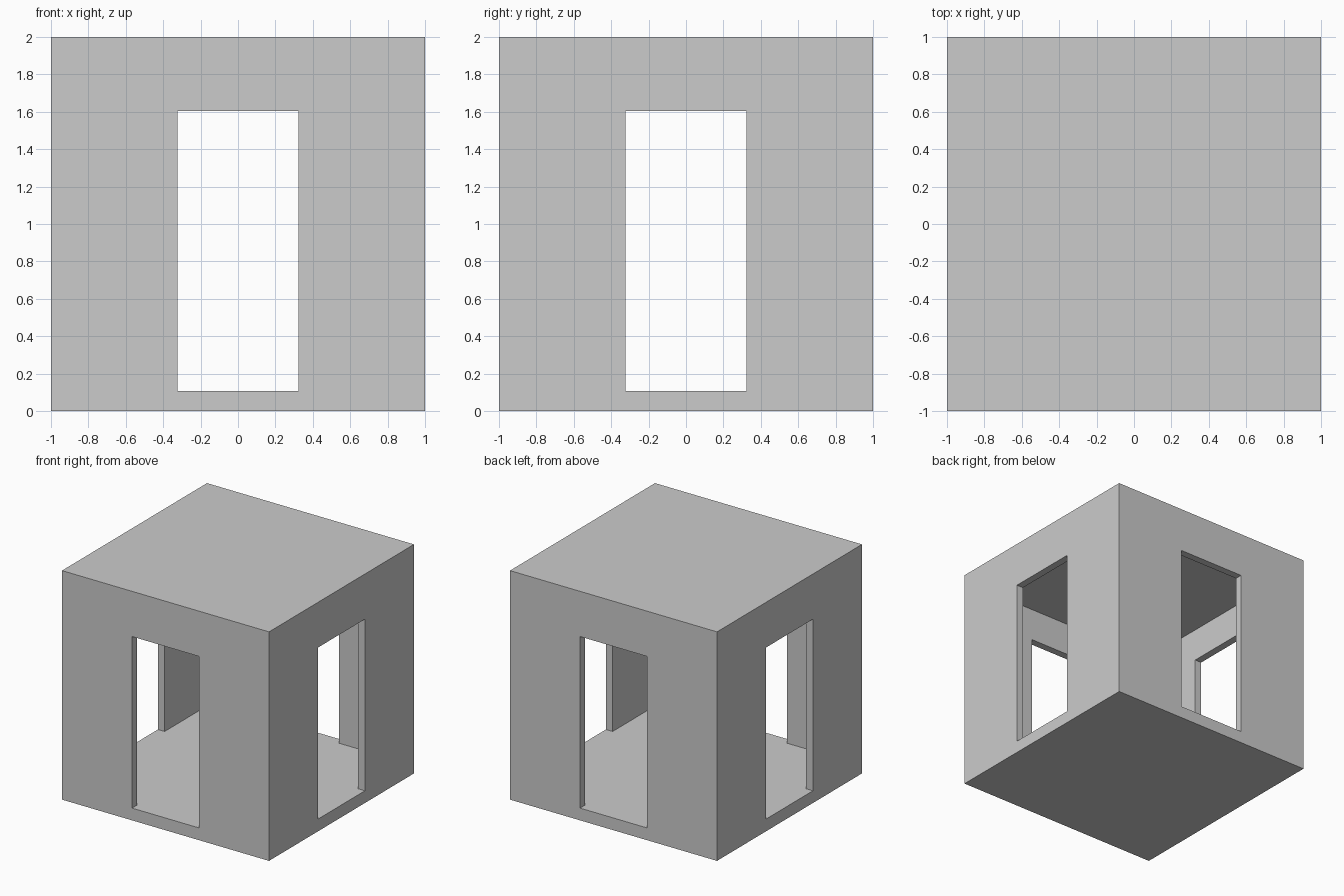
import bpy

if "Cube" in bpy.data.objects:
    bpy.data.objects.remove(bpy.data.objects["Cube"])

SIZE = 2.0        # outer cube
WALL = 0.065      # wall thickness
SLAB = 0.107      # floor and ceiling thickness
DOOR_W = 0.646    # doorway width
DOOR_TOP = 1.605  # doorway head height


def box(name, size, z0):
    """Box centred on x and y with its base at z0."""
    bpy.ops.mesh.primitive_cube_add(size=1, location=(0, 0, z0 + size[2] / 2))
    ob = bpy.context.object
    ob.name = name
    ob.scale = size
    bpy.ops.object.transform_apply(location=True, rotation=False, scale=True)
    return ob


# Outer shell
room = box("room_shell", (SIZE, SIZE, SIZE), 0)

# Hollow interior and the two through-passages that make four doorways
inner = SIZE - 2 * WALL
door_h = DOOR_TOP - SLAB
cutters = [
    box("interior_cutter", (inner, inner, SIZE - 2 * SLAB), SLAB),
    box("front_back_door_cutter", (DOOR_W, SIZE + 0.4, door_h), SLAB),
    box("left_right_door_cutter", (SIZE + 0.4, DOOR_W, door_h), SLAB),
]

bpy.ops.object.select_all(action='DESELECT')
room.select_set(True)
bpy.context.view_layer.objects.active = room
for cutter in cutters:
    mod = room.modifiers.new(cutter.name, 'BOOLEAN')
    mod.operation = 'DIFFERENCE'
    mod.solver = 'EXACT'
    mod.object = cutter
    bpy.ops.object.modifier_apply(modifier=mod.name)
    bpy.data.objects.remove(cutter, do_unlink=True)
